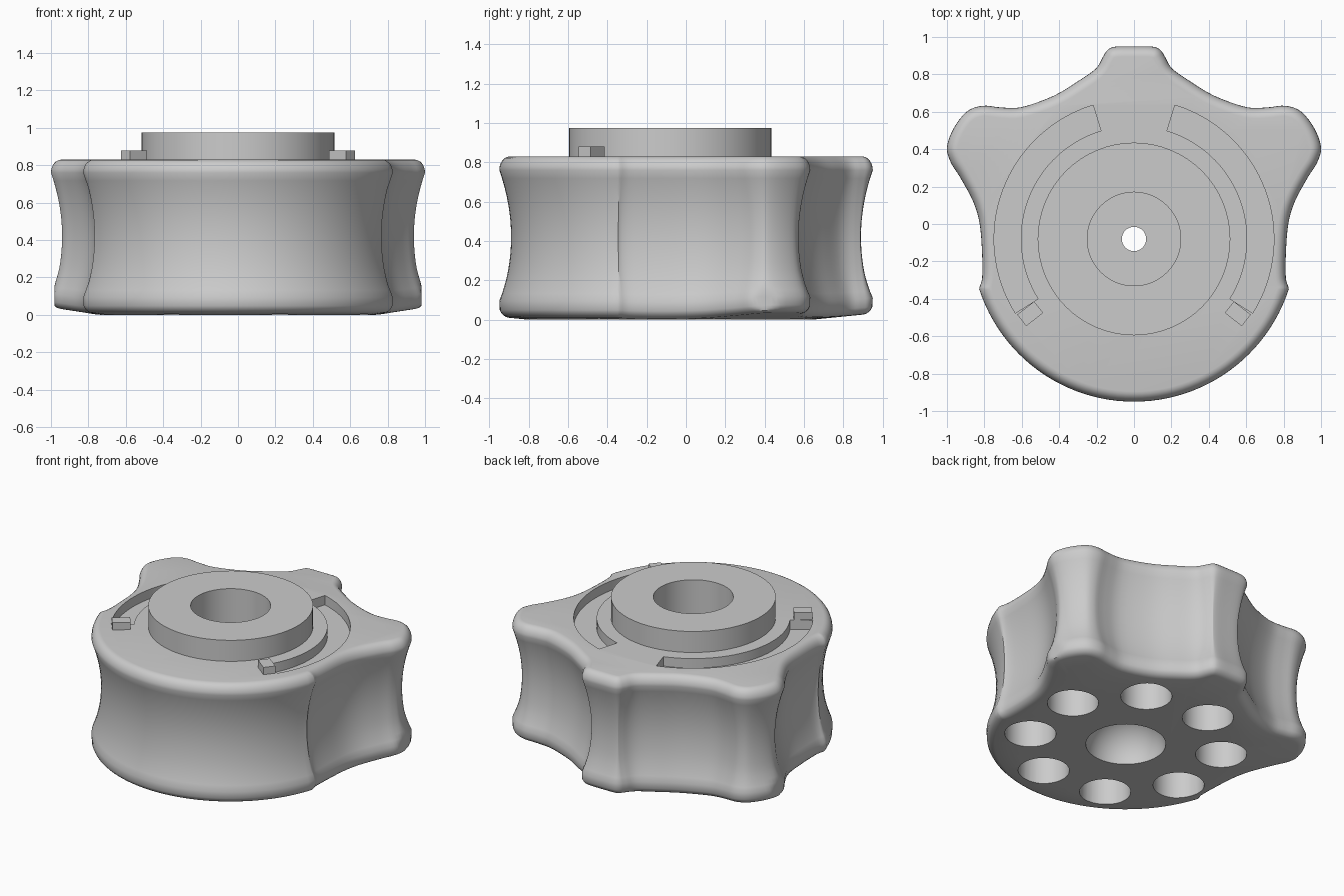
import bpy, bmesh
from math import sin, cos, pi, radians, hypot, atan2
from mathutils import Vector

if "Cube" in bpy.data.objects:
    bpy.data.objects.remove(bpy.data.objects["Cube"])

CY = -0.08          # axis of the round part
TOP = 0.83


def make_object(name, bm):
    bmesh.ops.recalc_face_normals(bm, faces=bm.faces[:])
    me = bpy.data.meshes.new(name)
    bm.to_mesh(me)
    bm.free()
    ob = bpy.data.objects.new(name, me)
    bpy.context.collection.objects.link(ob)
    return ob


def smooth(ob, angle=35):
    bpy.ops.object.select_all(action='DESELECT')
    ob.select_set(True)
    bpy.context.view_layer.objects.active = ob
    bpy.ops.object.shade_smooth_by_angle(angle=radians(angle))


def volume(me):
    b = bmesh.new()
    b.from_mesh(me)
    v = b.calc_volume()
    b.free()
    return v


def bridge(bm, a, b):
    n = len(a)
    for i in range(n):
        j = (i + 1) % n
        bm.faces.new((a[i], a[j], b[j], b[i]))


def lathe(bm, profile, n=64, cx=0.0, cy=CY, caps=True):
    rings = [[bm.verts.new((cx + r * cos(2 * pi * i / n), cy + r * sin(2 * pi * i / n), z))
              for i in range(n)] for r, z in profile]
    for a, b in zip(rings, rings[1:]):
        bridge(bm, a, b)
    if caps:
        bm.faces.new(rings[0][::-1])
        bm.faces.new(rings[-1])


def arc_block(bm, r0, r1, a0, a1, z0, z1, n=32):
    secs = []
    for i in range(n + 1):
        a = radians(a0 + (a1 - a0) * i / n)
        secs.append([bm.verts.new((r * cos(a), CY + r * sin(a), z))
                     for r, z in ((r0, z0), (r1, z0), (r1, z1), (r0, z1))])
    for a, b in zip(secs, secs[1:]):
        bridge(bm, a, b)
    bm.faces.new(secs[0][::-1])
    bm.faces.new(secs[-1])


# Body outline: right half from back tip to the round front, then mirrored
key = [Vector(p) for p in [
    (0, .95), (.10, .948), (.142, .93), (.168, .89), (.205, .83), (.30, .763), (.43, .685),
    (.60, .625), (.71, .623), (.81, .632), (.895, .6), (.965, .51), (1.0, .41), (.98, .33),
    (.93, .25), (.86, .12), (.825, 0), (.812, -.16), (.812, -.29), (.826, -.35)]]
ext = [Vector((-.10, .948))] + key + [Vector((.80, -.43))]
half = []
for i in range(1, len(ext) - 2):
    p0, p1, p2, p3 = ext[i - 1:i + 3]
    for k in range(4):
        t = k / 4
        half.append(0.5 * (2 * p1 + (p2 - p0) * t + (2 * p0 - 5 * p1 + 4 * p2 - p3) * t * t
                           + (3 * p1 - p0 - 3 * p2 + p3) * t ** 3))
for i in range(25):
    a = radians(-18 - 72 * i / 24)
    half.append(Vector((.87 * cos(a), CY + .87 * sin(a))))
outline = half + [Vector((-p.x, p.y)) for p in half[-2:0:-1]]
N = len(outline)
normals = []                              # pointing inwards, outline runs clockwise
for i in range(N):
    t = outline[(i + 1) % N] - outline[i - 1]
    normals.append(Vector((t.y, -t.x)).normalized())


def offset(d):
    """Inset outline, with folded stretches at tight corners relaxed."""
    q = [p + n * d for p, n in zip(outline, normals)]
    for _ in range(200):
        bad = set()
        for i in range(N):
            j = (i + 1) % N
            e = outline[j] - outline[i]
            if (q[j] - q[i]).dot(e) < .15 * e.length_squared:
                bad |= {i - 1, i, j, (j + 1) % N}
        if not bad:
            break
        new = {i % N: q[i % N] * .5 + (q[(i - 1) % N] + q[(i + 1) % N]) * .25 for i in bad}
        for i, p in new.items():
            q[i] = p
    return q


# Side profile: rounded bottom edge, hollow waist, rounded top edge
prof = [(.05 * (1 - sin(pi / 2 * k / 5)), .05 * (1 - cos(pi / 2 * k / 5)), 1) for k in range(5)]
for k in range(17):
    z = .08 + .68 * k / 16
    prof.append((.06 * (1 - ((z - .42) / .34) ** 2), z, max(0, 1 - k / 4)))
prof += [(.055 * (1 - cos(pi / 2 * k / 6)), .76 + .07 * sin(pi / 2 * k / 6), 0)
         for k in range(1, 7)]

bm = bmesh.new()
rings = [[]]
for p in outline:
    a = atan2(p.y - CY, p.x)
    rings[0].append(bm.verts.new((.73 * cos(a), CY + .73 * sin(a), 0)))
for inset, z, low in prof:
    ring = []
    for q in offset(inset):
        lift = max(0, hypot(q.x, q.y - CY) - .73) * .1 * low   # shallow cone under the lobes
        x = max(-.982, min(.982, q.x)) if z < .4 else q.x      # lobe tips trimmed low down
        ring.append(bm.verts.new((x, q.y, z + lift)))
    rings.append(ring)
for a, b in zip(rings, rings[1:]):
    bridge(bm, a, b)
bm.faces.new(rings[0][::-1])
bm.faces.new(rings[-1])
body = make_object("knob_body", bm)

# Cutter: stepped central bore with domed underside, ring of holes, two arc slots
bm = bmesh.new()
dome = [(.25 * cos(radians(a)), .25 * sin(radians(a))) for a in range(0, 75, 6)]
lathe(bm, [(.25, -.1)] + dome + [(.065, .2415), (.065, .5), (.25, .5), (.25, 1.1)])
for k in range(8):
    a = radians(17.2 + 45 * k)
    lathe(bm, [(.16, -.1), (.16, .5)], 48, .61 * cos(a), CY + .61 * sin(a))
arc_block(bm, .605, .748, -32, 73, TOP - .065, TOP + .1)
arc_block(bm, .605, .748, 107, 212, TOP - .065, TOP + .1)
cutter = make_object("hole_cutter", bm)
cutter.hide_render = True

# Cut, keeping the first solver result with a sensible volume
v0 = volume(body.data)
mod = body.modifiers.new("holes", 'BOOLEAN')
mod.operation = 'DIFFERENCE'
mod.object = cutter
for solver in ('MANIFOLD', 'EXACT', 'FLOAT'):
    mod.solver = solver
    bpy.context.view_layer.update()
    deps = bpy.context.evaluated_depsgraph_get()
    cut = bpy.data.meshes.new_from_object(body.evaluated_get(deps))
    if .6 * v0 < volume(cut) < .92 * v0:
        break
body.modifiers.clear()
body.data = cut
bpy.data.objects.remove(cutter)
smooth(body)

# Raised collar round the bore
bm = bmesh.new()
lathe(bm, [(.515, TOP), (.515, .975), (.25, .975), (.25, TOP)], caps=False)
smooth(make_object("collar", bm))

# Stop block at the front end of each slot
for side, name in ((1, "right_stop"), (-1, "left_stop")):
    bm = bmesh.new()
    bmesh.ops.create_cube(bm, size=1)
    bmesh.ops.scale(bm, vec=(.115, .078, .115), verts=bm.verts[:])
    ob = make_object(name, bm)
    ob.location = (.555 * side, -.48, .8225)
    ob.rotation_euler.z = radians(-38 * side)
